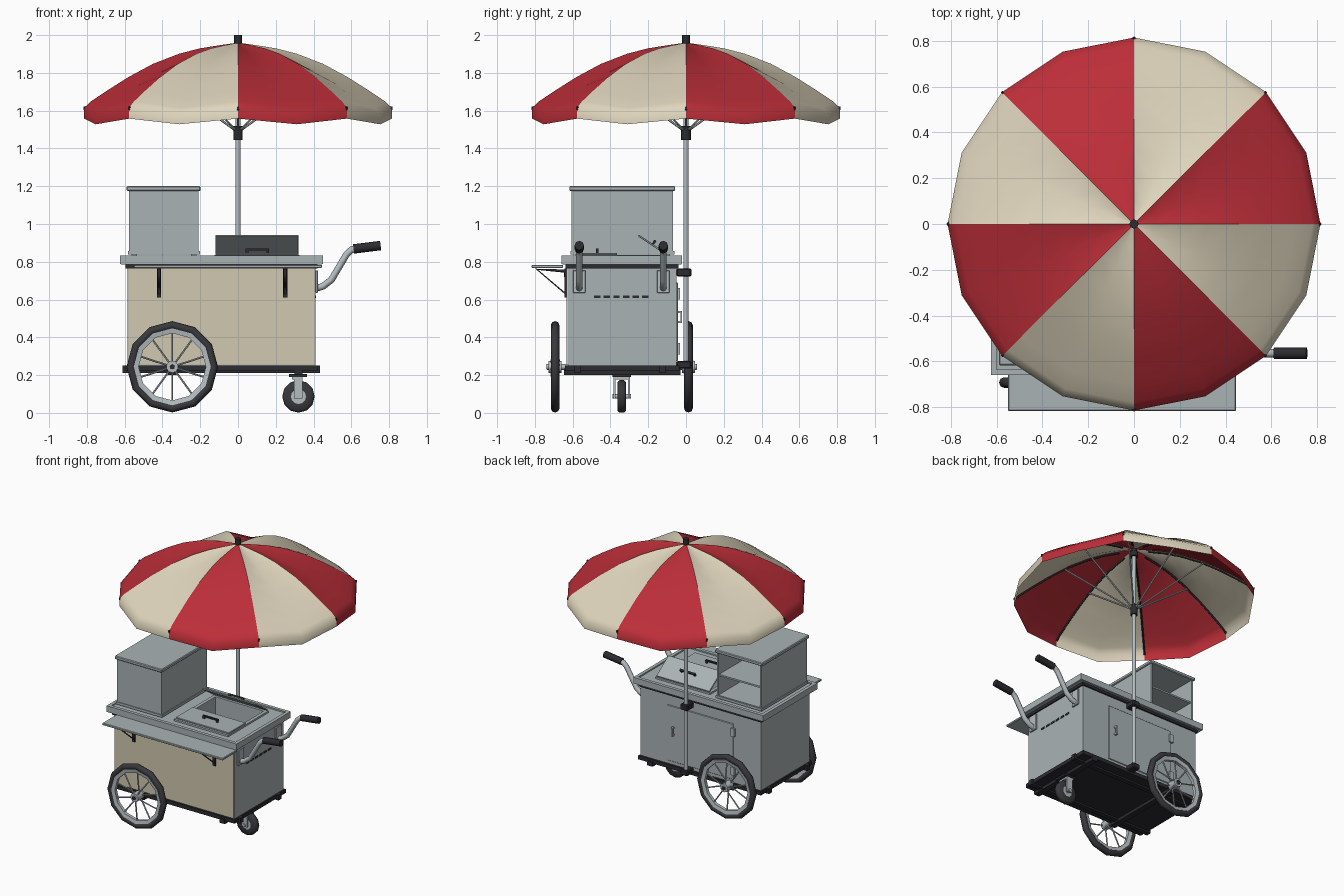
import bpy, bmesh, math
from mathutils import Vector, Matrix

if "Cube" in bpy.data.objects:
    bpy.data.objects.remove(bpy.data.objects["Cube"])

def material(name, rgb):
    m = bpy.data.materials.new(name)
    m.diffuse_color = (*rgb, 1)
    m.use_nodes = True
    m.node_tree.nodes["Principled BSDF"].inputs["Base Color"].default_value = m.diffuse_color
    return m

STEEL = material("steel", (.40, .45, .46))
BRIGHT = material("bright_metal", (.46, .51, .53))
BLACK = material("black_plastic", (.025, .025, .03))
RUBBER = material("tyre_rubber", (.04, .04, .046))
RED = material("canopy_red", (.50, .027, .04))
CREAM = material("canopy_cream", (.74, .67, .51))
TAN = material("front_panel_cream", (.64, .58, .44))

def finish(name, bm, mats, angle=35):
    me = bpy.data.meshes.new(name)
    bmesh.ops.recalc_face_normals(bm, faces=bm.faces)
    for f in bm.faces:
        f.smooth = True
    bm.to_mesh(me)
    bm.free()
    for m in mats:
        me.materials.append(m)
    me.set_sharp_from_angle(angle=math.radians(angle))
    ob = bpy.data.objects.new(name, me)
    bpy.context.collection.objects.link(ob)
    return ob

def boxes(name, mat, *spans, M=Matrix(), bevel=0):
    """One mesh of boxes, each (x0, x1, y0, y1, z0, z1)."""
    bm = bmesh.new()
    for x0, x1, y0, y1, z0, z1 in spans:
        T = Matrix.Translation(((x0+x1)/2, (y0+y1)/2, (z0+z1)/2)) @ Matrix.Diagonal((x1-x0, y1-y0, z1-z0, 1))
        bmesh.ops.create_cube(bm, size=1, matrix=M @ T)
    if bevel:
        bmesh.ops.bevel(bm, geom=bm.edges[:], offset=bevel, segments=1, affect='EDGES')
    return finish(name, bm, [mat], 30)

def frame(x0, x1, y0, y1, z0, z1, a, b, c, d):
    """Four boxes around the opening a..b (x), c..d (y)."""
    return [(x0, a, y0, y1, z0, z1), (b, x1, y0, y1, z0, z1), (a, b, y0, c, z0, z1), (a, b, d, y1, z0, z1)]

def rods(name, mat, r, *pairs, sides=8):
    bm = bmesh.new()
    for p, q in pairs:
        p, q = Vector(p), Vector(q)
        M = Matrix.Translation((p+q)/2) @ (q-p).to_track_quat('Z', 'Y').to_matrix().to_4x4()
        bmesh.ops.create_cone(bm, cap_ends=True, segments=sides, radius1=r, radius2=r, depth=(q-p).length, matrix=M)
    return finish(name, bm, [mat], 50)

def ring(name, mat, c, profile, sides, angle=50):
    """Closed (radius, offset) profile turned about the y axis at c."""
    bm = bmesh.new()
    loops = []
    for i in range(sides):
        a = 2*math.pi*i/sides
        loops.append([bm.verts.new((c[0]+r*math.cos(a), c[1]+h, c[2]+r*math.sin(a))) for r, h in profile])
    n = len(profile)
    for i in range(sides):
        A, B = loops[i], loops[(i+1) % sides]
        for j in range(n):
            bm.faces.new((A[j], A[(j+1) % n], B[(j+1) % n], B[j]))
    return finish(name, bm, [mat], angle)

def tube(name, mat, pts, r):
    cu = bpy.data.curves.new(name, 'CURVE')
    cu.dimensions = '3D'
    cu.bevel_depth, cu.bevel_resolution, cu.use_fill_caps = r, 2, True
    s = cu.splines.new('POLY')
    s.points.add(len(pts)-1)
    for p, co in zip(s.points, pts):
        p.co = (*co, 1)
    cu.materials.append(mat)
    ob = bpy.data.objects.new(name, cu)
    bpy.context.collection.objects.link(ob)

# --- cabinet shell, front panel, trim
boxes("cabinet_body", STEEL, *frame(-.585, .41, -.625, -.05, .25, .77, -.575, .40, -.615, -.06),
      (-.575, .40, -.615, -.06, .25, .26))
boxes("front_panel", TAN, (-.58, .405, -.632, -.625, .255, .765))
boxes("counter_gasket", BLACK, *frame(-.595, .42, -.637, -.04, .765, .787, -.57, .395, -.61, -.065))

# --- counter with raised rim and well opening
boxes("counter_top", STEEL, *frame(-.62, .445, -.655, -.025, .785, .823, -.10, .30, -.56, -.125))
boxes("counter_rim", STEEL, *frame(-.625, .45, -.66, -.02, .787, .833, -.60, .425, -.635, -.045))
boxes("well_rim", STEEL, *frame(-.125, .325, -.58, -.105, .82, .836, -.10, .30, -.56, -.125))
boxes("food_well", STEEL, *frame(-.11, .31, -.57, -.115, .66, .83, -.10, .30, -.56, -.125),
      (-.10, .30, -.56, -.125, .66, .67), (-.10, .30, -.362, -.352, .66, .83))

# --- lids: front one closed, back one tilted open
OPEN = Matrix.Translation((0, -.11, .838)) @ Matrix.Rotation(math.radians(-34), 4, 'X')
for nm, M in (("closed_lid", Matrix.Translation((0, -.365, .836))), ("open_lid", OPEN)):
    ln = .20 if nm == "closed_lid" else .175
    boxes(nm, STEEL, (-.12, .32, -ln, 0, 0, .01), M=M, bevel=.002)
    h = -.105 if nm == "closed_lid" else -.085
    boxes(nm + "_handle", BLACK, (.04, .165, h-.007, h+.007, .024, .034),
          (.04, .055, h-.006, h+.006, .008, .03), (.15, .165, h-.006, h+.006, .008, .03), M=M)

# --- warming case, open at the back, with a shelf
X0, X1, Y0, Y1 = -.577, -.208, -.605, -.068
boxes("case_shell", STEEL, (X0, X0+.012, Y0, Y1, .845, 1.18), (X1-.012, X1, Y0, Y1, .845, 1.18),
      (X0, X1, Y0, Y0+.012, .845, 1.18), (X0, X1, Y0, Y1, .845, .86), (X0+.01, X1-.01, Y0, Y1-.01, 1.0, 1.012))
boxes("case_roof", STEEL, (-.59, -.198, -.618, -.057, 1.175, 1.20), bevel=.005)
boxes("case_base", STEEL, (-.583, -.202, -.611, -.062, .838, .856))
boxes("case_feet", BRIGHT, *[(x-.015, x+.015, y-.015, y+.015, .82, .84) for x in (-.55, -.235) for y in (-.57, -.1)])

# --- folding front shelf with brackets
boxes("front_shelf", STEEL, (-.55, .445, -.817, -.65, .768, .784), bevel=.003)
for i, x in enumerate((-.418, .25)):
    tube(f"shelf_bracket_{i}", BLACK, [(x, -.63, .75), (x, -.79, .76), (x, -.637, .63), (x, -.637, .75)], .009)
    boxes(f"shelf_bracket_plate_{i}", BLACK, (x-.011, x+.011, -.642, -.63, .61, .765))

# --- side vents
boxes("side_vents", BLACK, *[(.408, .414, y-.017, y+.017, .608, .622) for y in [-.47+.051*i for i in range(6)]])

# --- back door with hinges and pull
boxes("back_door", STEEL, (-.36, .185, -.052, -.043, .275, .69), bevel=.003)
boxes("back_door_hinges", BRIGHT, *[(-.375, -.345, -.048, -.032, z-.03, z+.03) for z in (.63, .34)])
boxes("back_door_pull", BRIGHT, (.125, .14, -.03, -.02, .475, .54), (.125, .14, -.045, -.02, .475, .487),
      (.125, .14, -.045, -.02, .528, .54))

# --- push handles
for i, y in enumerate((-.565, -.12)):
    boxes(f"push_handle_plate_{i}", BRIGHT, (.41, .424, y-.033, y+.033, .635, .755), bevel=.003)
    tube(f"push_handle_tube_{i}", BRIGHT, [(.415, y, .66), (.45, y, .67), (.495, y, .705), (.575, y, .84), (.60, y, .863), (.64, y, .873)], .018)
    rods(f"push_handle_grip_{i}", BLACK, .025, ((.612, y, .868), (.755, y, .886)))

# --- undercarriage
boxes("chassis_frame", BLACK, (-.595, .42, -.64, -.035, .222, .25),
      *[(-.612, .435, y-.018, y+.018, .21, .25) for y in (-.575, -.125)],
      *[(x-.022, x+.022, -.645, -.03, .20, .235) for x in (-.348, .32)])
AX, AZ, CY = -.348, .244, -.34
rods("wheel_axle", BRIGHT, .016, ((AX, -.735, AZ), (AX, .055, AZ)))

# --- two spoked wheels
tyre = [(.22+.022*math.cos(math.pi*k/4), .023*math.sin(math.pi*k/4)) for k in range(8)]
for side in (-1, 1):
    n = "front" if side < 0 else "back"
    c = (AX, CY+side*.353, AZ)
    ring(n + "_tyre", RUBBER, c, tyre, 12, 60)
    ring(n + "_wheel_rim", BRIGHT, c, [(.204, -.017), (.204, .017), (.178, .012), (.178, -.012)], 12)
    spokes = []
    for k in range(10):
        a = math.pi*2*k/10 + math.pi/10
        d, o = Vector((math.cos(a), 0, math.sin(a))), Vector((0, .022*(-1)**k, 0))
        spokes.append((Vector(c)+d*.02+o, Vector(c)+d*.185))
    rods(n + "_wheel_spokes", BRIGHT, .005, *spokes, sides=6)
    rods(n + "_wheel_hub", BRIGHT, .032, (Vector(c)-Vector((0, .035, 0)), Vector(c)+Vector((0, .035, 0))), sides=10)
    out = Vector((0, side, 0))
    rods(n + "_hub_cap", BLACK, .014, (Vector(c)+out*.03, Vector(c)+out*.045))

# --- swivel caster
CX, CZ = .32, .087
ring("caster_tyre", RUBBER, (CX, CY, CZ), [(.086, -.012), (.086, .012), (.074, .023), (.04, .023), (.04, -.023), (.074, -.023)], 12)
rods("caster_hub", BRIGHT, .042, ((CX, CY-.02, CZ), (CX, CY+.02, CZ)), sides=12)
rods("caster_axle", BRIGHT, .012, ((CX, CY-.05, CZ), (CX, CY+.05, CZ)))
boxes("caster_fork", BRIGHT, *[(.297, .342, CY+s*.038-.005, CY+s*.038+.005, .075, .19) for s in (-1, 1)],
      (.285, .342, CY-.043, CY+.043, .178, .19))
boxes("caster_plate", BLACK, (.27, .365, CY-.05, CY+.05, .19, .205))

# --- umbrella pole, clamps, hubs
rods("umbrella_pole", BRIGHT, .0145, ((0, 0, .24), (0, 0, 1.96)), sides=10)
boxes("pole_clamps", BLACK, (-.03, .03, -.05, .028, .722, .765), (-.03, .03, -.05, .028, .235, .275), bevel=.006)
rods("umbrella_slider", BLACK, .026, ((0, 0, 1.445), (0, 0, 1.52)), sides=10)
rods("umbrella_top_hub", BLACK, .028, ((0, 0, 1.90), (0, 0, 1.935)), sides=10)
rods("umbrella_finial", BLACK, .02, ((0, 0, 1.94), (0, 0, 2.0)), sides=8)

# --- canopy: eight sagging panels with a hanging edge
PROF = [(.015, 1.958), (.1, 1.946), (.2, 1.93), (.31, 1.902), (.45, 1.848), (.58, 1.778), (.7, 1.702),
        (.78, 1.648), (.815, 1.615), (.815, 1.558)]
bm = bmesh.new()
for k in range(8):
    grid = []
    for j in range(3):
        a = math.pi/4*(k+j/2)
        col = []
        for r, z in PROF:
            t = r/.815
            sag = (.03*t + .03*math.sin(math.pi*t)) if j == 1 else 0
            col.append(bm.verts.new((r*math.cos(a), r*math.sin(a), z-sag)))
        grid.append(col)
    for j in range(2):
        for i in range(len(PROF)-1):
            f = bm.faces.new((grid[j][i], grid[j][i+1], grid[j+1][i+1], grid[j+1][i]))
            f.material_index = k % 2
finish("umbrella_canopy", bm, [RED, CREAM], 80)

# --- ribs, struts and rib tips
struts, tips = [], []
for k in range(8):
    c, s = math.cos(k*math.pi/4), math.sin(k*math.pi/4)
    tube(f"umbrella_rib_{k}", BLACK, [(r*c, r*s, z-.012) for r, z in PROF[1:9]], .006)
    struts.append(((.02*c, .02*s, 1.50), (.47*c, .47*s, 1.825)))
    tips.append(((.80*c, .80*s, 1.615), (.818*c, .818*s, 1.615)))
rods("umbrella_struts", BRIGHT, .006, *struts, sides=6)
rods("umbrella_rib_tips", BLACK, .007, *tips, sides=6)
